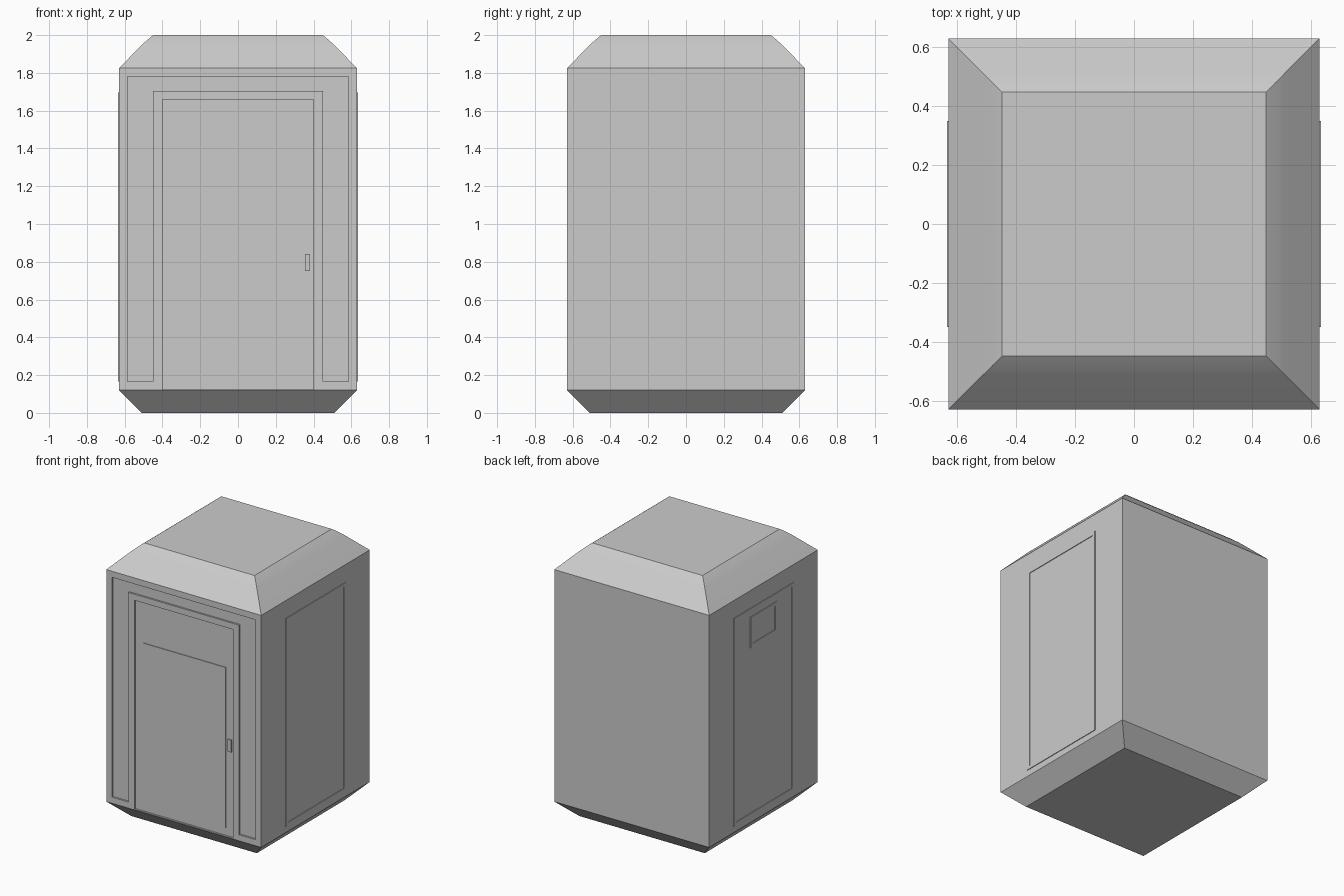
import bpy, bmesh
from math import radians

if "Cube" in bpy.data.objects:
    bpy.data.objects.remove(bpy.data.objects["Cube"])

def finish(name, bm):
    bmesh.ops.recalc_face_normals(bm, faces=bm.faces)
    me = bpy.data.meshes.new(name)
    bm.to_mesh(me)
    bm.free()
    ob = bpy.data.objects.new(name, me)
    bpy.context.collection.objects.link(ob)
    return ob

def square_loft(name, profile):
    """Stack square rings given as (half width, z)."""
    bm = bmesh.new()
    rings = [[bm.verts.new((sx * h, sy * h, z))
              for sx, sy in ((-1, -1), (1, -1), (1, 1), (-1, 1))] for h, z in profile]
    for a, b in zip(rings, rings[1:]):
        for i in range(4):
            j = (i + 1) % 4
            bm.faces.new((a[i], a[j], b[j], b[i]))
    bm.faces.new(rings[0])
    bm.faces.new(rings[-1])
    return finish(name, bm)

def front_prism(name, pts, y0, y1):
    """Extrude an (x, z) outline along y."""
    bm = bmesh.new()
    face = bm.faces.new([bm.verts.new((x, y0, z)) for x, z in pts])
    ext = bmesh.ops.extrude_face_region(bm, geom=[face])
    verts = [v for v in ext["geom"] if isinstance(v, bmesh.types.BMVert)]
    bmesh.ops.translate(bm, verts=verts, vec=(0, y1 - y0, 0))
    return finish(name, bm)

def rect(x0, x1, z0, z1):
    return [(x0, z0), (x1, z0), (x1, z1), (x0, z1)]

def side_frame(name, side, hy, z0, z1, w, x0, x1):
    """Raised rectangular frame on the +x or -x wall."""
    bm = bmesh.new()
    loops = []
    for x in (x0, x1):
        for d in (0, w):
            loops.append([bm.verts.new((side * x, y, z)) for y, z in
                          rect(-hy + d, hy - d, z0 + d, z1 - d)])
    bo, bi, fo, fi = loops
    for a, b in ((bo, bi), (fo, fi), (bo, fo), (bi, fi)):
        for i in range(4):
            j = (i + 1) % 4
            bm.faces.new((a[i], a[j], b[j], b[i]))
    return finish(name, bm)

W, R = 0.63, 0.013  # body half width, recess depth

# Cabin body with sloped base and rounded roof edge
body = square_loft("cabin_body", [
    (0.51, 0), (W, 0.12), (W, 1.825), (0.51, 1.947), (0.495, 1.961),
    (0.48, 1.974), (0.465, 1.987), (0.448, 2.0)])

# Recessed surround and door opening in the front
u_shape = [(-0.585, 0.165), (-0.45, 0.165), (-0.45, 1.705), (0.45, 1.705),
           (0.45, 0.165), (0.585, 0.165), (0.585, 1.78), (-0.585, 1.78)]
for name, pts in (("surround_cutter", u_shape),
                  ("door_cutter", rect(-0.4, 0.4, 0.125, 1.66))):
    cutter = front_prism(name, pts, -W - 0.1, -W + R)
    cutter.hide_render = True
    mod = body.modifiers.new(name, "BOOLEAN")
    mod.operation = "DIFFERENCE"
    mod.solver = "EXACT"
    mod.object = cutter
    bpy.context.view_layer.objects.active = body
    bpy.ops.object.modifier_apply(modifier=name)
    bpy.data.objects.remove(cutter)

# Door panel and handle, both sitting inside the recess
front_prism("door_panel", rect(-0.335, 0.335, 0.18, 1.36), -W + R + 0.005, -W + R - 0.005)
front_prism("door_handle", rect(0.355, 0.382, 0.75, 0.84), -W + R + 0.005, -W + R - 0.011)

# Side wall frames and the small window frame on the left
for side, label in ((-1, "left"), (1, "right")):
    side_frame(label + "_wall_frame", side, 0.35, 0.165, 1.695, 0.025, W - 0.005, W + 0.005)
side_frame("left_window_frame", -1, 0.155, 1.405, 1.63, 0.025, W - 0.005, W + 0.005)

# Smooth only the rounded roof edge
bpy.ops.object.select_all(action="DESELECT")
body.select_set(True)
bpy.context.view_layer.objects.active = body
bpy.ops.object.shade_smooth_by_angle(angle=radians(20))
